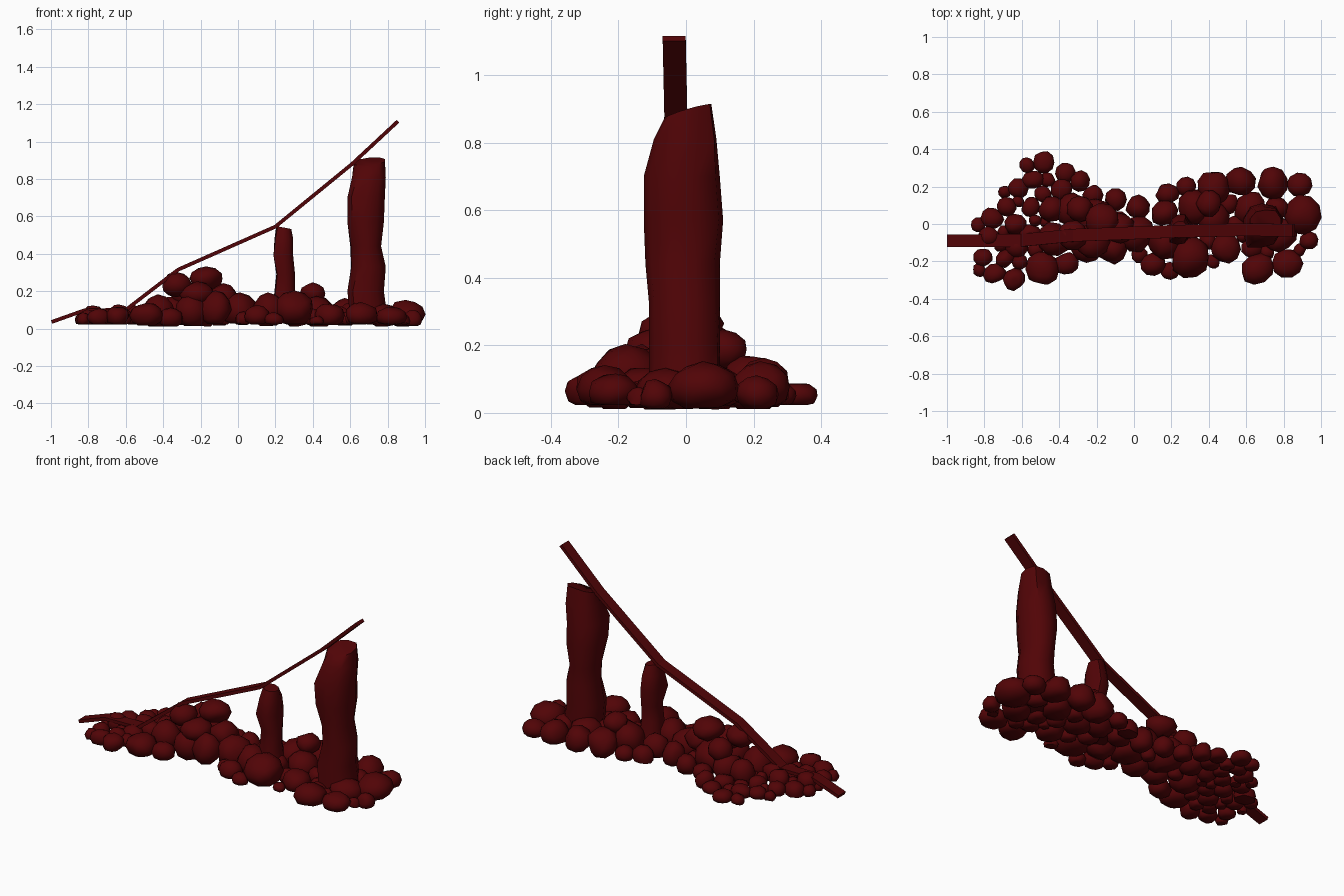
import bpy, bmesh, random
from math import cos, sin, pi, exp
from mathutils import Vector

random.seed(7)
mat = bpy.data.materials.new("dark_red_stone")
mat.diffuse_color = (0.083, 0.0012, 0.002, 1)


def finish(name, bm, angle=None):
    bmesh.ops.recalc_face_normals(bm, faces=bm.faces[:])
    me = bpy.data.meshes.new(name)
    bm.to_mesh(me)
    bm.free()
    ob = bpy.data.objects.new(name, me)
    bpy.context.collection.objects.link(ob)
    me.materials.append(mat)
    if angle:
        bpy.ops.object.select_all(action='DESELECT')
        ob.select_set(True)
        bpy.context.view_layer.objects.active = ob
        bpy.ops.object.shade_smooth_by_angle(angle=angle)
    return ob


def loft(name, rings, angle=None):
    bm = bmesh.new()
    vs = [[bm.verts.new(p) for p in r] for r in rings]
    n = len(rings[0])
    for a, b in zip(vs, vs[1:]):
        for i in range(n):
            bm.faces.new((a[i], a[(i + 1) % n], b[(i + 1) % n], b[i]))
    bm.faces.new(vs[0])
    bm.faces.new(vs[-1])
    return finish(name, bm, angle)


def add_rock(bm, x, y, r, z0, z1, stretch=1.0, floor=None):
    res = bmesh.ops.create_icosphere(bm, subdivisions=2, radius=1)
    turn, h = random.uniform(0, pi), (z1 - z0) / 2
    cuts = [(Vector((random.gauss(0, 1), random.gauss(0, 1), random.gauss(0, 1))).normalized(),
             random.uniform(0.78, 0.95)) for _ in range(7)]
    for v in res["verts"]:
        p = v.co.copy()
        for n, d in cuts:          # chipped facets
            over = p.dot(n) - d
            if over > 0:
                p -= n * over
        p *= 1.04
        px, py = p.x * r * stretch, p.y * r / stretch
        z = z0 + h + p.z * h
        if floor is not None:      # flat underside
            z = max(z, floor)
        v.co = (x + px * cos(turn) - py * sin(turn),
                y + px * sin(turn) + py * cos(turn), z)


# Pillars: rings of z, x left, x right, y front, y back, front-left and back-right corner bulge
def pillar(name, rows, tops, sides):
    rings = []
    for k, (z, x0, x1, y0, y1, b0, b1) in enumerate(rows):
        ring = []
        for i in range(sides):
            a = 2 * pi * (i + 0.5) / sides
            w = 1 / cos(pi / sides)
            w *= 1 + (b0 - 1) * exp(-((a - 1.25 * pi) / 0.6) ** 2)
            w *= 1 + (b1 - 1) * exp(-((a - 0.25 * pi) / 0.6) ** 2)
            x = (x0 + x1) / 2 + (x1 - x0) / 2 * cos(a) * w
            y = (y0 + y1) / 2 + (y1 - y0) / 2 * sin(a) * w
            x, y = min(max(x, x0), x1), min(max(y, y0), y1)
            dz = 0
            if k == len(rows) - 1:
                dz = tops[0] * cos(a) + tops[1] * sin(a)
            ring.append((x, y, z + dz))
        rings.append(ring)
    loft(name, rings, 0.9)


pillar("tall_pillar", [
    (0.05, 0.60, 0.80, -0.11, 0.10, 1.2, 1.1), (0.20, 0.585, 0.78, -0.11, 0.10, 1.15, 1.1),
    (0.33, 0.605, 0.79, -0.11, 0.10, 0.98, 1), (0.44, 0.60, 0.765, -0.12, 0.10, 0.9, 1),
    (0.57, 0.585, 0.78, -0.125, 0.11, 1.15, 1.05), (0.70, 0.585, 0.785, -0.125, 0.10, 1.3, 1.05),
    (0.81, 0.61, 0.79, -0.095, 0.09, 1.15, 1.1), (0.892, 0.62, 0.785, -0.065, 0.075, 1, 1.1)],
    (0.008, 0.022), 10)
pillar("short_pillar", [
    (0.05, 0.18, 0.32, -0.10, 0.05, 1.1, 1.1), (0.20, 0.195, 0.305, -0.09, 0.03, 1.1, 1.1),
    (0.29, 0.205, 0.305, -0.09, 0.03, 1.1, 1.1), (0.39, 0.19, 0.295, -0.11, 0.05, 1.25, 1.25),
    (0.48, 0.195, 0.295, -0.095, 0.035, 1.1, 1.15), (0.54, 0.205, 0.285, -0.075, 0.015, 1, 1)],
    (-0.008, 0.0), 9)

# Bent plank resting on the rocks and pillars
path = [Vector(p) for p in (
    (-0.997, -0.09, 0.035), (-0.82, -0.09, 0.098), (-0.60, -0.087, 0.10),
    (-0.32, -0.06, 0.315), (0.20, -0.04, 0.545), (0.61, -0.03, 0.88),
    (0.855, -0.035, 1.108))]
rings = []
for i, p in enumerate(path):
    t = (path[min(i + 1, 6)] - path[max(i - 1, 0)]).normalized()
    n = Vector((-t.z, 0, t.x)).normalized() * 0.01
    s = Vector((0, 0.034, 0))
    rings.append([p + n + s, p + n - s, p - n - s, p - n + s])
loft("plank", rings)

# Large boulders: x, y, radius, top height
big = [
    (0.895, 0.05, 0.105, 0.15), (0.885, 0.21, 0.065, 0.11), (0.74, 0.22, 0.085, 0.15),
    (0.57, 0.23, 0.08, 0.16), (0.43, 0.20, 0.09, 0.18), (0.32, 0.09, 0.09, 0.20),
    (0.18, 0.16, 0.06, 0.12), (0.16, 0.06, 0.07, 0.16), (0.30, -0.18, 0.11, 0.20),
    (0.49, -0.13, 0.08, 0.14), (0.66, -0.24, 0.085, 0.14), (0.82, -0.21, 0.08, 0.12),
    (0.935, -0.09, 0.05, 0.10), (-0.12, -0.13, 0.085, 0.20), (-0.25, -0.12, 0.085, 0.18),
    (-0.49, -0.24, 0.09, 0.14), (-0.36, -0.21, 0.065, 0.11), (-0.29, 0.23, 0.055, 0.12),
    (-0.34, 0.08, 0.08, 0.18), (-0.10, 0.13, 0.06, 0.13), (0.02, 0.09, 0.065, 0.16),
    (-0.44, 0.08, 0.07, 0.17), (-0.76, 0.03, 0.06, 0.10), (0.01, -0.05, 0.10, 0.19),
    (-0.43, -0.08, 0.09, 0.18), (0.62, 0.08, 0.09, 0.14), (0.78, -0.06, 0.09, 0.13),
    (0.16, -0.10, 0.09, 0.19), (-0.20, 0.02, 0.11, 0.21), (0.42, 0.03, 0.09, 0.17)]
bm = bmesh.new()
for x, y, r, top in big:
    add_rock(bm, x, y, r, 0.0, top, random.uniform(0.95, 1.1), random.uniform(0.01, 0.028))

# Upper boulders stacked on the heap: x, y, radius, bottom, top
for x, y, r, z0, z1 in [
        (-0.33, -0.06, 0.08, 0.17, 0.30), (-0.17, 0.02, 0.09, 0.20, 0.33),
        (-0.22, -0.09, 0.09, 0.12, 0.25), (0.40, 0.11, 0.07, 0.13, 0.245),
        (-0.08, -0.02, 0.085, 0.10, 0.24), (-0.29, 0.08, 0.07, 0.12, 0.26)]:
    add_rock(bm, x, y, r, z0, z1)
finish("boulders", bm, 0.9)

# Small stones filling the footprint: x, front y, back y
edge = [(-0.87, -0.27, 0.0), (-0.75, -0.32, 0.12), (-0.65, -0.39, 0.27), (-0.55, -0.33, 0.40),
        (-0.45, -0.33, 0.40), (-0.30, -0.24, 0.28), (-0.10, -0.20, 0.19), (0.0, -0.17, 0.19),
        (0.08, -0.31, 0.12), (0.20, -0.31, 0.22), (0.35, -0.28, 0.28), (0.50, -0.21, 0.31),
        (0.65, -0.32, 0.29), (0.80, -0.29, 0.30), (1.0, -0.14, 0.22)]


def limits(x):
    for a, b in zip(edge, edge[1:]):
        if a[0] <= x <= b[0]:
            f = (x - a[0]) / (b[0] - a[0])
            return a[1] + f * (b[1] - a[1]), a[2] + f * (b[2] - a[2])


placed = [b[:3] for b in big]
bm = bmesh.new()
count = 9000
for k in range(count):
    x = random.uniform(-0.85, 0.97)
    # larger stones are placed first, smaller ones fill the gaps
    f = k / count
    r = (0.058 - 0.03 * f) if x < -0.35 else (0.064 - 0.028 * f)
    r *= random.uniform(0.85, 1.05)
    lo, hi = limits(x)
    m = 0.95 * r
    if lo + m > hi - m or x - r < -0.875 or x + r > 0.99:
        continue
    y = random.uniform(lo + m, hi - m)
    if all((x - a) ** 2 + (y - b) ** 2 > (0.8 * (r + c)) ** 2 for a, b, c in placed):
        placed.append((x, y, r))
        top = 0.028 + r * random.uniform(1.1, 1.6)
        if abs(y) < 0.12:
            top += 0.015
        add_rock(bm, x, y, r, 0.008, top, random.uniform(0.95, 1.1), 0.023)
finish("small_stones", bm, 0.9)
